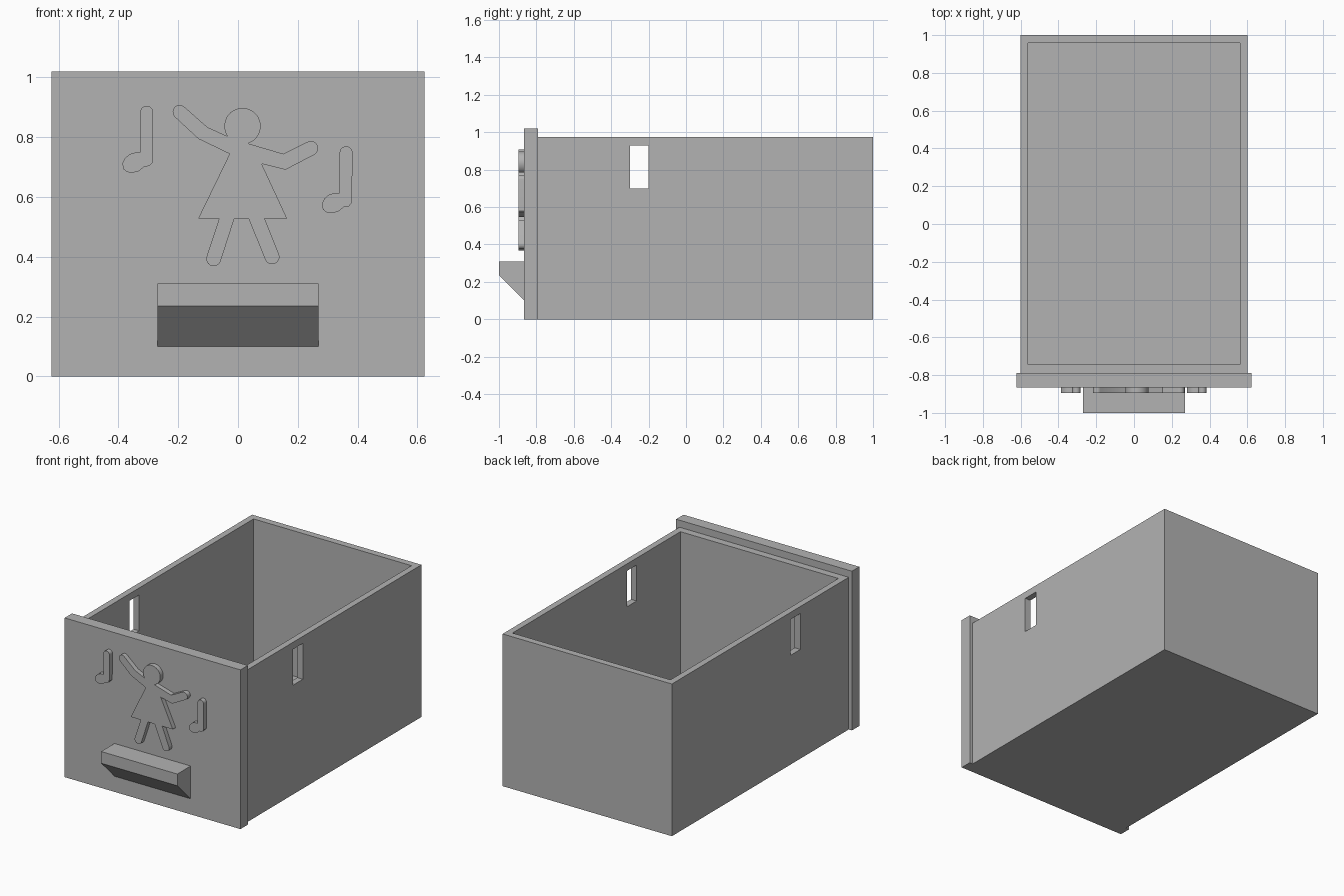
import bpy, bmesh, math
from mathutils import Vector

if "Cube" in bpy.data.objects:
    bpy.data.objects.remove(bpy.data.objects["Cube"])

grey = bpy.data.materials.new("plain grey")
grey.use_nodes = True
COLOUR = (0.45, 0.45, 0.45, 1)
grey.diffuse_color = COLOUR
grey.node_tree.nodes["Principled BSDF"].inputs["Base Color"].default_value = COLOUR


def prism(name, points, axis, start, end):
    """Extrude a 2D outline along x (points are y, z) or along y (points are x, z)."""
    bm = bmesh.new()
    place = (lambda p: (start, *p)) if axis == "x" else (lambda p: (p[0], start, p[1]))
    face = bm.faces.new([bm.verts.new(place(p)) for p in points])
    step = Vector((end - start, 0, 0) if axis == "x" else (0, end - start, 0))
    out = bmesh.ops.extrude_face_region(bm, geom=[face], use_keep_orig=True)
    moved = [v for v in out["geom"] if isinstance(v, bmesh.types.BMVert)]
    bmesh.ops.translate(bm, verts=moved, vec=step)
    bmesh.ops.recalc_face_normals(bm, faces=bm.faces)
    mesh = bpy.data.meshes.new(name)
    bm.to_mesh(mesh)
    bm.free()
    mesh.materials.append(grey)
    obj = bpy.data.objects.new(name, mesh)
    bpy.context.collection.objects.link(obj)
    return obj


def box(name, x, y, z):
    return prism(name, [(x[0], z[0]), (x[1], z[0]), (x[1], z[1]), (x[0], z[1])], "y", *y)


def arc(a, b, centre=None, steps=12):
    """Counterclockwise arc from a to b; a half circle when no centre is given."""
    a, b = Vector(a), Vector(b)
    c = Vector(centre) if centre else (a + b) / 2
    u, v = a - c, b - c
    t0 = math.atan2(u.y, u.x)
    sweep = (math.atan2(v.y, v.x) - t0) % math.tau
    pts = []
    for i in range(steps + 1):
        f = i / steps
        t = t0 + sweep * f
        r = u.length * (1 - f) + v.length * f
        pts.append((c.x + r * math.cos(t), c.y + r * math.sin(t)))
    return pts


# Open tray, hollowed out and pierced by a slot through both sides
tray = box("tray", (-0.6, 0.6), (-0.79, 1), (0, 0.975))
cutters = [
    box("cavity_cutter", (-0.56, 0.56), (-0.743, 0.957), (0.045, 1.2)),
    box("slot_cutter", (-0.8, 0.8), (-0.3, -0.2), (0.7, 0.93)),
]
bpy.context.view_layer.objects.active = tray
for cutter in cutters:
    cutter.hide_render = True
    mod = tray.modifiers.new("cut", "BOOLEAN")
    mod.operation = "DIFFERENCE"
    mod.solver = "EXACT"
    mod.object = cutter
    bpy.ops.object.modifier_apply(modifier=mod.name)
    bpy.data.objects.remove(cutter)

# Front panel and wedge handle
FRONT = -0.865
box("front_panel", (-0.623, 0.623), (FRONT, -0.79), (0, 1.02))
prism("handle", [(FRONT, 0.31), (-1, 0.31), (-1, 0.235), (FRONT, 0.1)], "x", -0.27, 0.27)

# Raised dancing figure, traced counterclockwise from the head
figure = (
    arc((0.033, 0.779), (-0.035, 0.803), (0.015, 0.837), 28)
    + [(-0.102, 0.833)]
    + arc((-0.178, 0.9), (-0.212, 0.868))
    + [(-0.132, 0.794), (-0.028, 0.744), (-0.133, 0.528), (-0.063, 0.528)]
    + arc((-0.105, 0.4), (-0.058, 0.386))
    + [(-0.012, 0.528), (0.035, 0.528)]
    + arc((0.091, 0.391), (0.137, 0.408))
    + [(0.089, 0.528), (0.164, 0.528), (0.079, 0.711), (0.159, 0.691)]
    + arc((0.255, 0.741), (0.232, 0.784))
    + [(0.152, 0.744)]
)
RELIEF = -0.895
raised = [prism("dancing_figure", figure, "y", FRONT, RELIEF)]

# Raised music notes, one on each side of the figure
note = arc((-0.284, 0.883), (-0.327, 0.883)) + [
    (-0.327, 0.748), (-0.345, 0.748), (-0.362, 0.743), (-0.378, 0.73), (-0.387, 0.712),
    (-0.383, 0.693), (-0.37, 0.683), (-0.352, 0.681), (-0.332, 0.686), (-0.312, 0.702),
    (-0.297, 0.703), (-0.286, 0.715),
]
for name, dx, dz in (("right_note", 0, 0), ("left_note", 0.667, -0.135)):
    raised.append(prism(name, [(x + dx, z + dz) for x, z in note], "y", FRONT, RELIEF))

# Smooth the rounded rims while keeping corners crisp
bpy.ops.object.select_all(action="DESELECT")
for obj in raised:
    obj.select_set(True)
bpy.context.view_layer.objects.active = raised[0]
bpy.ops.object.shade_smooth_by_angle(angle=math.radians(30))
